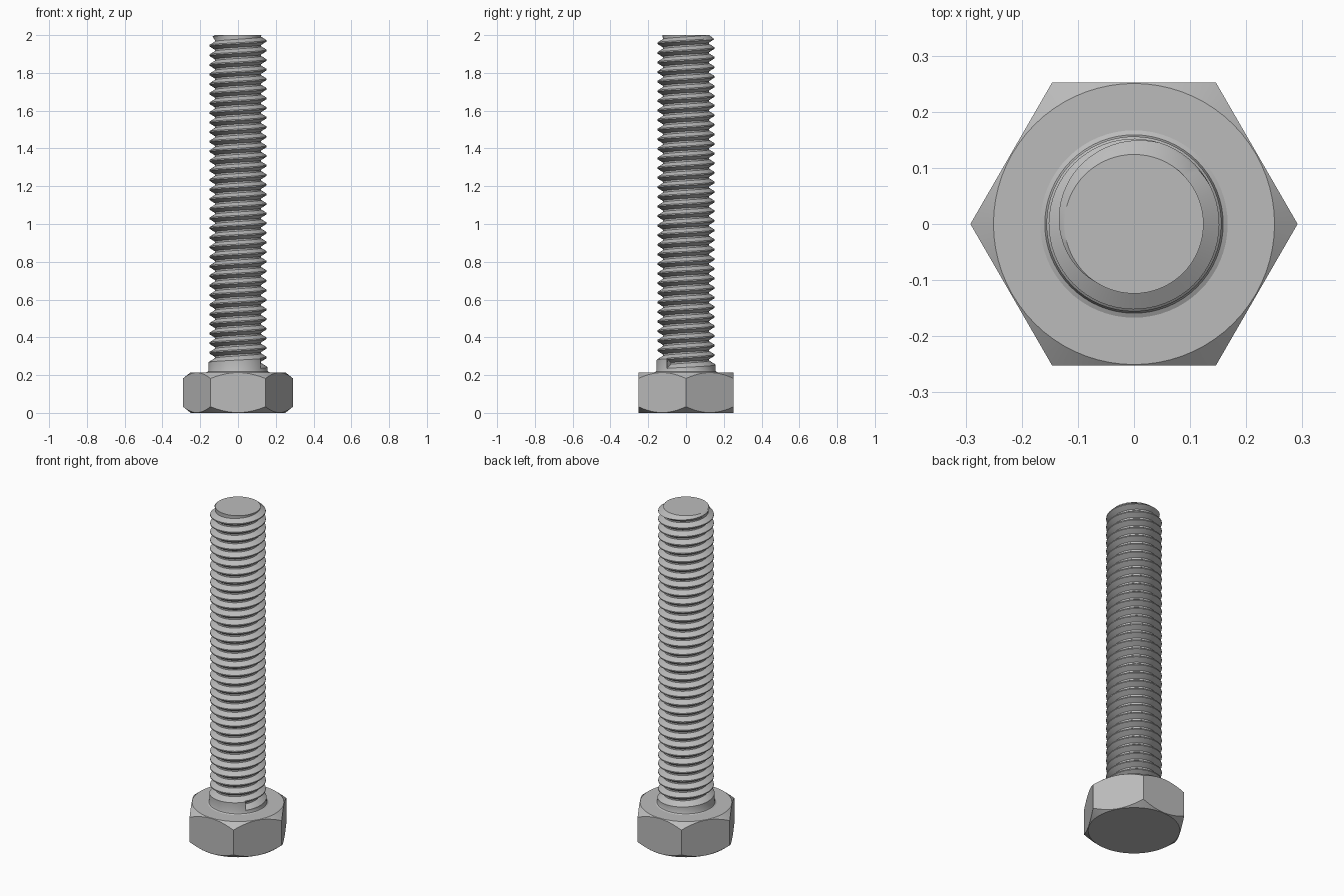
import bpy, bmesh, math

default = bpy.data.objects.get("Cube")
if default:
    bpy.data.objects.remove(default, do_unlink=True)

steel = bpy.data.materials.new("grey_steel")
steel.use_nodes = True
colour = (0.5, 0.5, 0.5, 1)
steel.diffuse_color = colour
steel.node_tree.nodes["Principled BSDF"].inputs["Base Color"].default_value = colour

HEAD_H, APOTHEM, CHAMFER = 0.215, 0.2525, 0.8
TOP, SHANK_R, CREST, ROOT, PITCH = 2.0, 0.156, 0.152, 0.123, 0.0508
START_Z, START_ANGLE, STEPS = 0.24, math.radians(-40), 64


def polar(r, a, z):
    return (r * math.cos(a), r * math.sin(a), z)


def finish(bm, name):
    bmesh.ops.remove_doubles(bm, verts=bm.verts, dist=0.00005)
    bmesh.ops.recalc_face_normals(bm, faces=bm.faces)
    mesh = bpy.data.meshes.new(name)
    bm.to_mesh(mesh)
    bm.free()
    obj = bpy.data.objects.new(name, mesh)
    bpy.context.collection.objects.link(obj)
    mesh.materials.append(steel)
    bpy.ops.object.select_all(action='DESELECT')
    obj.select_set(True)
    bpy.context.view_layer.objects.active = obj
    bpy.ops.object.shade_smooth_by_angle(angle=math.radians(30))


def skin(bm, a, b):
    """Join two equal vertex strips with quads."""
    for i in range(len(a) - 1):
        bm.faces.new((a[i], b[i], b[i + 1], a[i + 1]))


# Hexagonal head with both rims turned to a cone
bm = bmesh.new()
rings = [[], [], [], []]
circle_r = APOTHEM - 0.002
for i in range(72):
    a = math.tau * i / 72
    side = (a % (math.pi / 3)) - math.pi / 6
    r = APOTHEM / math.cos(side)
    drop = (r - circle_r) * CHAMFER
    points = ((circle_r, 0), (r, drop), (r, HEAD_H - drop), (circle_r, HEAD_H))
    for ring, (radius, z) in zip(rings, points):
        ring.append(bm.verts.new(polar(radius, a, z)))
for low, high in zip(rings, rings[1:]):
    skin(bm, low + low[:1], high + high[:1])
bm.faces.new(rings[0])
bm.faces.new(rings[-1])
finish(bm, "hex_head")

# Threaded shank: columns follow one turn of the helix, then weld at the seam
bm = bmesh.new()
turns = math.ceil((TOP - START_Z) / PITCH) + 1
groove = ((0, CREST), (0.354, ROOT), (0.521, ROOT), (0.875, CREST))
columns = []
for i in range(STEPS + 1):
    u = i / STEPS
    angle = START_ANGLE + math.tau * u
    lift = START_Z + PITCH * u
    # Fillet and plain neck below the first groove
    points = [(0.167, HEAD_H), (0.159, HEAD_H + 0.004), (SHANK_R, HEAD_H + 0.011),
              (SHANK_R, lift - 0.004)]
    for k in range(-0, turns):
        for offset, r in groove:
            z = min(lift + PITCH * (k + offset), TOP)
            # Bevelled tip trims the last crests
            points.append((min(r, ROOT + 0.001 + (TOP - z) * 1.2), z))
    columns.append([bm.verts.new(polar(r, angle, z)) for r, z in points])
for a, b in zip(columns, columns[1:]):
    skin(bm, a, b)
bm.faces.new(columns[0][4:8])  # step where the first groove begins
bm.faces.new([c[-1] for c in columns[:-1]])  # flat tip
bmesh.ops.dissolve_degenerate(bm, edges=bm.edges, dist=0.00002)
finish(bm, "threaded_shank")
